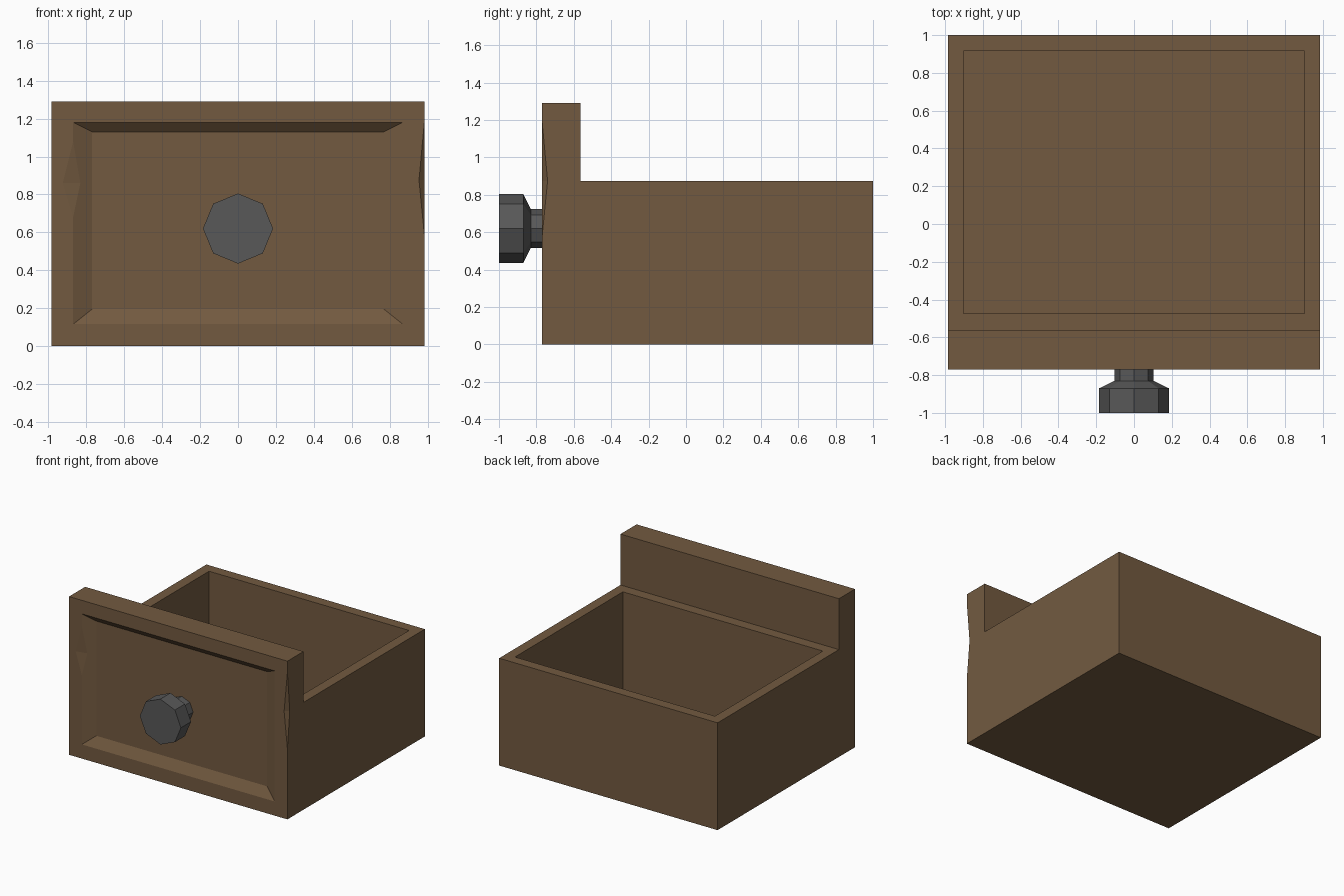
import bpy, bmesh, math
from mathutils import Matrix

if "Cube" in bpy.data.objects:
    bpy.data.objects.remove(bpy.data.objects["Cube"])


def material(name, rgb):
    m = bpy.data.materials.new(name)
    m.diffuse_color = (*rgb, 1)
    m.use_nodes = True
    m.node_tree.nodes["Principled BSDF"].inputs["Base Color"].default_value = m.diffuse_color
    return m


wood = material("brown wood", (0.17, 0.102, 0.051))
iron = material("dark grey iron", (0.098, 0.098, 0.098))


def add_object(name, bm, mat):
    bmesh.ops.recalc_face_normals(bm, faces=bm.faces)
    mesh = bpy.data.meshes.new(name)
    bm.to_mesh(mesh)
    bm.free()
    mesh.materials.append(mat)
    ob = bpy.data.objects.new(name, mesh)
    bpy.context.collection.objects.link(ob)
    return ob


def hull(name, points):
    bm = bmesh.new()
    for p in points:
        bm.verts.new(p)
    bmesh.ops.convex_hull(bm, input=bm.verts)
    bmesh.ops.dissolve_limit(bm, angle_limit=0.01, verts=bm.verts, edges=bm.edges)
    return add_object(name, bm, wood)


def rect(x, y, z0, z1):
    return [(sx * x, y, z) for sx in (-1, 1) for z in (z0, z1)]


def cut(target, cutter):
    mod = target.modifiers.new("cut", 'BOOLEAN')
    mod.operation = 'DIFFERENCE'
    mod.solver = 'EXACT'
    mod.object = cutter
    bpy.context.view_layer.objects.active = target
    bpy.ops.object.modifier_apply(modifier=mod.name)
    bpy.data.objects.remove(cutter)


# Drawer body: L-shaped side profile extruded across the width
W, FRONT = 0.985, -0.77
profile = [(FRONT, 0), (1, 0), (1, 0.875), (-0.563, 0.875), (-0.563, 1.29), (FRONT, 1.29)]
bm = bmesh.new()
side = bm.faces.new([bm.verts.new((-W, y, z)) for y, z in profile])
ext = bmesh.ops.extrude_face_region(bm, geom=[side])
bmesh.ops.translate(bm, vec=(2 * W, 0, 0),
                    verts=[v for v in ext["geom"] if isinstance(v, bmesh.types.BMVert)])
drawer = add_object("drawer_body", bm, wood)

# Storage cavity
cut(drawer, hull("cavity_cutter", rect(0.902, -0.475, 0.08, 1.0) + rect(0.902, 0.915, 0.08, 1.0)))

# Recessed front panel with sloped borders, pushed slightly through the face
D = 0.045
outer, inner = (0.87, 0.115, 1.18), (0.77, 0.195, 1.13)
over = [2 * o - i for o, i in zip(outer, inner)]
cut(drawer, hull("panel_cutter", rect(over[0], FRONT - D, over[1], over[2])
                 + rect(inner[0], FRONT + D, inner[1], inner[2])))

# Worn chips: right outer edge and left panel border
cut(drawer, hull("edge_chip_cutter", [
    (W, FRONT, 1.2), (W, FRONT, 0.57), (0.955, FRONT, 0.875),
    (W, -0.74, 0.875), (W + 0.03, FRONT - 0.03, 0.875)]))
cut(drawer, hull("border_chip_cutter", [
    (-0.87, FRONT, 1.08), (-0.87, FRONT, 0.68), (-0.925, FRONT, 0.86),
    (-0.83, -0.75, 0.86), (-0.87, FRONT - 0.04, 0.86)]))

# Knob: eight-sided turned profile (y, radius)
bm = bmesh.new()
rings = []
for y, r in [(-1, 0.185), (-0.87, 0.185), (-0.83, 0.103), (FRONT + D + 0.01, 0.103)]:
    rings.append([bm.verts.new((r * math.cos(i * math.pi / 4), y, 0.62 + r * math.sin(i * math.pi / 4)))
                  for i in range(8)])
for a, b in zip(rings, rings[1:]):
    for i in range(8):
        j = (i + 1) % 8
        bm.faces.new((a[i], a[j], b[j], b[i]))
bm.faces.new(rings[0])
bm.faces.new(rings[-1])
add_object("knob", bm, iron)
